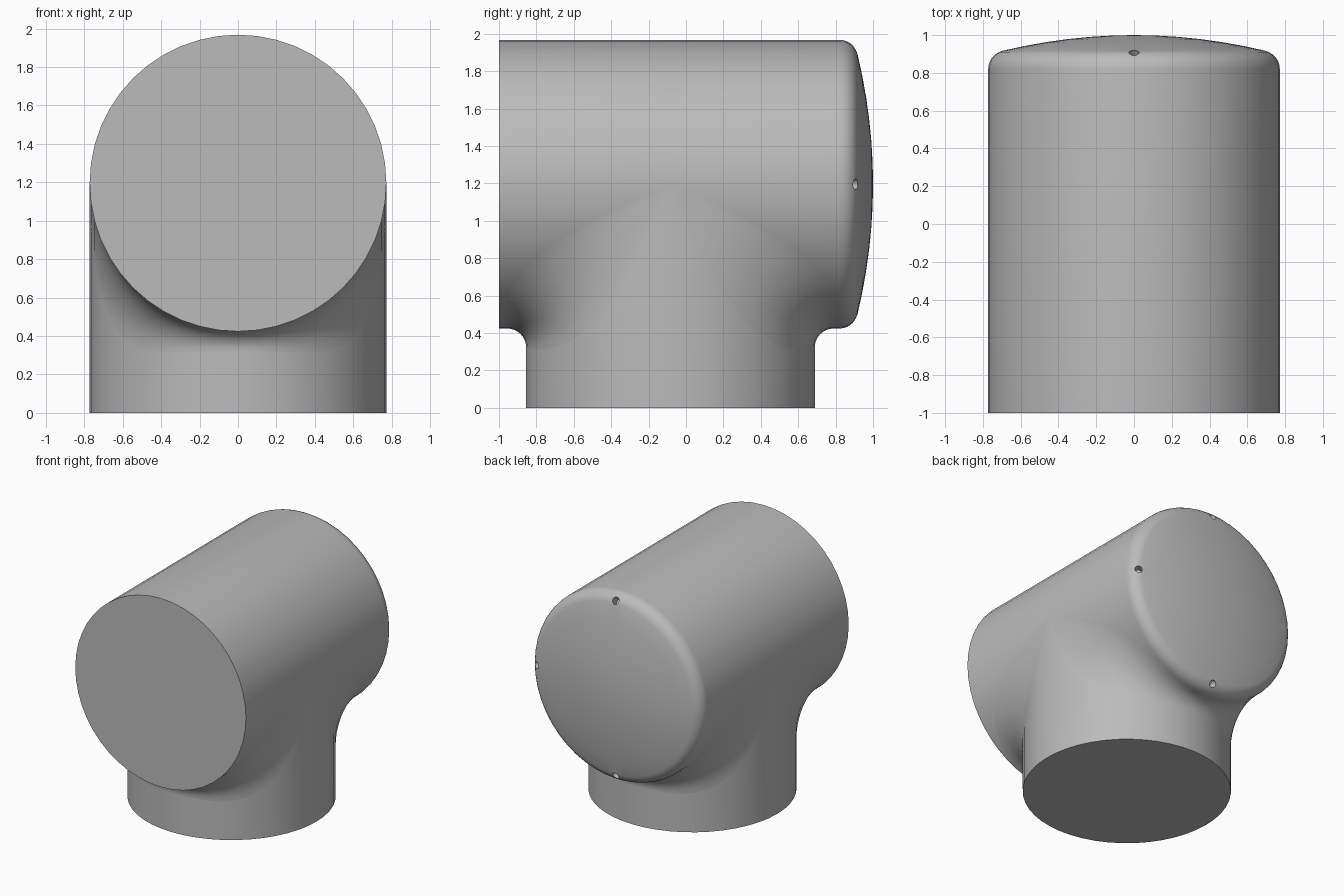
import bpy, bmesh, math
from mathutils import Vector

R = 0.772          # radius of both pipes
ZC = 1.196         # height of the horizontal axis
YC = -0.083        # position of the vertical axis
N = 48             # sides around each pipe
ARC = 10           # steps across the blend

cube = bpy.data.objects.get("Cube")
if cube:
    bpy.data.objects.remove(cube, do_unlink=True)

grey = bpy.data.materials.new("plain grey")
grey.use_nodes = True
colour = (0.5, 0.5, 0.5, 1)
grey.diffuse_color = colour
grey.node_tree.nodes["Principled BSDF"].inputs["Base Color"].default_value = colour


def finish(name, bm):
    bmesh.ops.recalc_face_normals(bm, faces=bm.faces)
    mesh = bpy.data.meshes.new(name)
    bm.to_mesh(mesh)
    bm.free()
    ob = bpy.data.objects.new(name, mesh)
    bpy.context.collection.objects.link(ob)
    mesh.materials.append(grey)
    return ob


def smooth(ob):
    bpy.ops.object.select_all(action='DESELECT')
    ob.select_set(True)
    bpy.context.view_layer.objects.active = ob
    bpy.ops.object.shade_smooth_by_angle(angle=math.radians(35))


def bridge(bm, a, b, closed=True):
    for i in range(len(a) if closed else len(a) - 1):
        j = (i + 1) % len(a)
        bm.faces.new((a[i], a[j], b[j], b[i]))


angles = [math.tau * i / N for i in range(N)]

# Horizontal barrel: straight wall, rounded shoulder, shallow dome
shoulder = 0.1
profile = [(R, -1), (R, 0.82)]
for k in range(1, 7):
    a = math.radians(76) * k / 6
    profile.append((R - shoulder * (1 - math.cos(a)), 0.82 + shoulder * math.sin(a)))
edge_r, edge_y = profile[-1]
for k in range(1, 6):
    f = 1 - k / 6
    profile.append((edge_r * f, 1 - (1 - edge_y) * f * f))

bm = bmesh.new()
rings = [[bm.verts.new((r * math.sin(t), y, ZC - r * math.cos(t))) for t in angles]
         for r, y in profile]
for a, b in zip(rings, rings[1:]):
    bridge(bm, a, b)
bm.faces.new(rings[0])
tip = bm.verts.new((0, 1, ZC))
for i in range(N):
    bm.faces.new((rings[-1][i], rings[-1][(i + 1) % N], tip))
barrel = finish("horizontal_barrel", bm)

# Four small drilled holes on the shoulder
bm = bmesh.new()
for k in range(4):
    t = math.tau * k / 4
    out = Vector((math.sin(t), 0, -math.cos(t)))
    axis = (out * 0.6 + Vector((0, 0.8, 0))).normalized()
    made = bmesh.ops.create_cone(bm, cap_ends=True, segments=16,
                                 radius1=0.028, radius2=0.028, depth=0.12)
    turn = axis.to_track_quat('Z', 'Y')
    place = out * 0.715 + Vector((0, 0.905, ZC))
    for v in made["verts"]:
        v.co = turn @ v.co + place
drill = finish("hole_cutter", bm)
drill.hide_render = True
drill.hide_set(True)
cut = barrel.modifiers.new("holes", 'BOOLEAN')
cut.operation = 'DIFFERENCE'
cut.solver = 'EXACT'
cut.object = drill
bpy.context.view_layer.objects.active = barrel
bpy.ops.object.modifier_apply(modifier=cut.name)
bpy.data.objects.remove(drill, do_unlink=True)
smooth(barrel)

# Vertical neck, trimmed to the underside of the barrel
bm = bmesh.new()
low = [bm.verts.new((R * math.sin(t), YC + R * math.cos(t), 0)) for t in angles]
high = [bm.verts.new((v.co.x, v.co.y, ZC - R * abs(math.cos(t))))
        for v, t in zip(low, angles)]
bridge(bm, low, high)
bm.faces.new(low)
smooth(finish("vertical_neck", bm))

# Concave blends where neck and barrel meet, wider toward the sides
for name, side in (("front_blend", -1), ("back_blend", 1)):
    bm = bmesh.new()
    rows = []
    for i in range(-N // 4, N // 4 + 1):
        t = math.tau * i / N
        c = math.cos(t)
        r = max(c * (0.1 + 1.1 * (1 - c)), 0.0005)
        row = []
        for k in range(ARC + 1):
            a = math.pi / 2 * k / ARC
            y = R * c + r * (1 - math.cos(a))
            z = ZC - R * c - r * (1 - math.sin(a))
            row.append(bm.verts.new((R * math.sin(t), YC + side * y, z)))
        rows.append(row)
    for a, b in zip(rows, rows[1:]):
        bridge(bm, a, b, closed=False)
    blend = finish(name, bm)
    # Face the open strip outward (down and away from the neck)
    mid = blend.data.polygons[len(blend.data.polygons) // 2]
    if mid.normal.dot(Vector((0, side, -1))) < 0:
        blend.data.flip_normals()
    smooth(blend)
